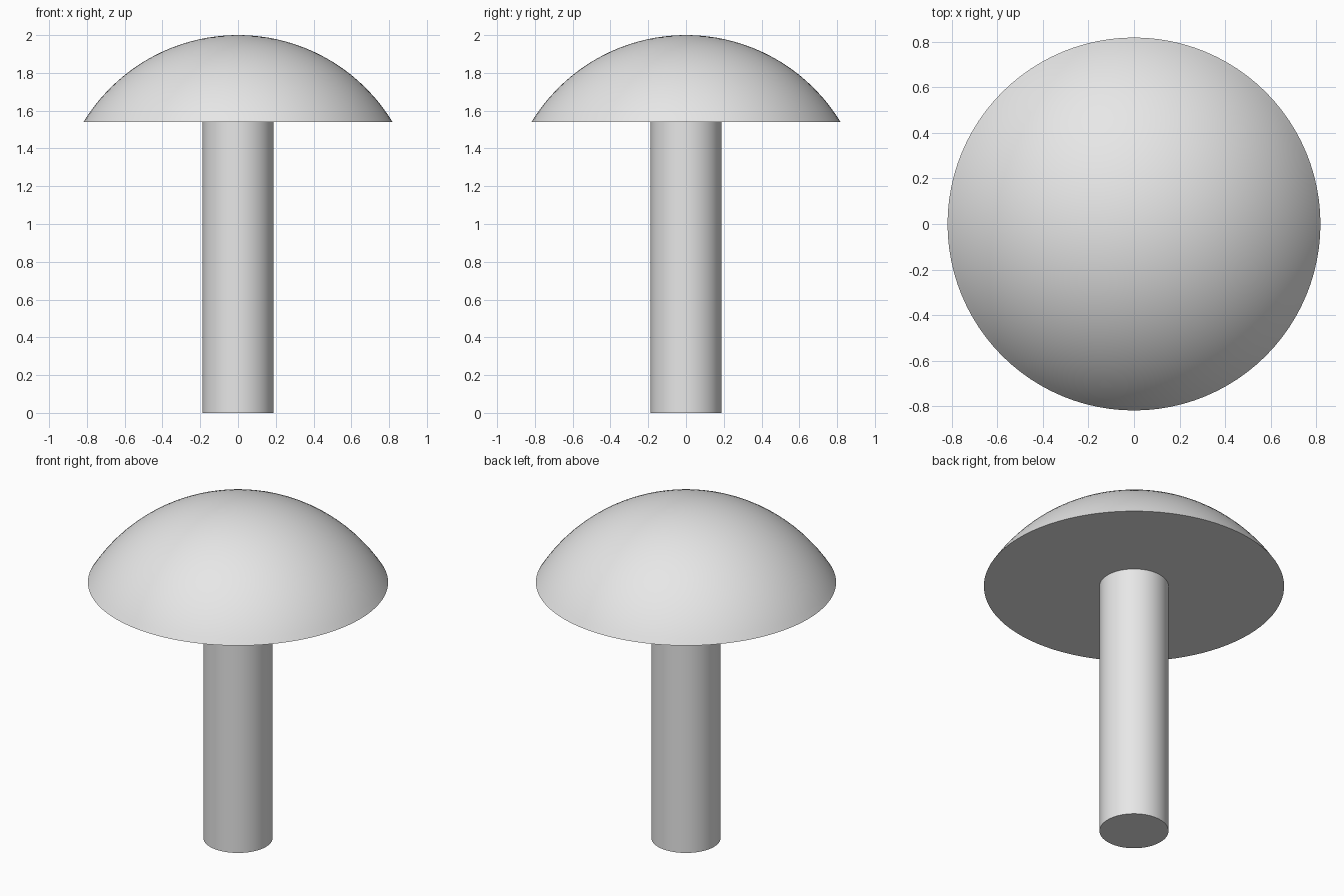
import bpy
import bmesh
import math

cube = bpy.data.objects.get("Cube")
if cube:
    bpy.data.objects.remove(cube, do_unlink=True)

SEGMENTS = 96
HEAD_RADIUS, HEAD_BASE, TOP = 0.818, 1.54, 2.0
SHANK_RADIUS = 0.188

# Plain grey metal
grey = bpy.data.materials.new("plain_grey")
grey.use_nodes = True
colour = (0.8, 0.8, 0.8, 1.0)
grey.diffuse_color = colour
grey.node_tree.nodes["Principled BSDF"].inputs["Base Color"].default_value = colour


def lathe(name, profile):
    """Spin a closed (radius, height) profile about the z axis."""
    bm = bmesh.new()
    verts = [bm.verts.new((r, 0, z)) for r, z in profile]
    edges = [bm.edges.new(pair) for pair in zip(verts, verts[1:])]
    bmesh.ops.spin(bm, geom=verts + edges, cent=(0, 0, 0), axis=(0, 0, 1),
                   angle=math.tau, steps=SEGMENTS)
    bmesh.ops.remove_doubles(bm, verts=bm.verts, dist=0.0001)
    bmesh.ops.recalc_face_normals(bm, faces=bm.faces)
    mesh = bpy.data.meshes.new(name)
    bm.to_mesh(mesh)
    bm.free()
    mesh.materials.append(grey)
    obj = bpy.data.objects.new(name, mesh)
    bpy.context.collection.objects.link(obj)
    bpy.ops.object.select_all(action="DESELECT")
    obj.select_set(True)
    bpy.context.view_layer.objects.active = obj
    bpy.ops.object.shade_smooth_by_angle(angle=math.radians(30))
    return obj


# Domed head: a spherical cap with a flat underside
height = TOP - HEAD_BASE
sphere = (HEAD_RADIUS ** 2 + height ** 2) / (2 * height)
sweep = math.asin(HEAD_RADIUS / sphere)
steps = 24
dome = [(sphere * math.sin(sweep * i / steps),
         TOP - sphere + sphere * math.cos(sweep * i / steps))
        for i in range(steps + 1)]
lathe("domed_head", dome + [(0, HEAD_BASE)])

# Straight round shank, set slightly into the head
shank_top = HEAD_BASE + 0.02
lathe("shank", [(0, shank_top), (SHANK_RADIUS, shank_top), (SHANK_RADIUS, 0), (0, 0)])
